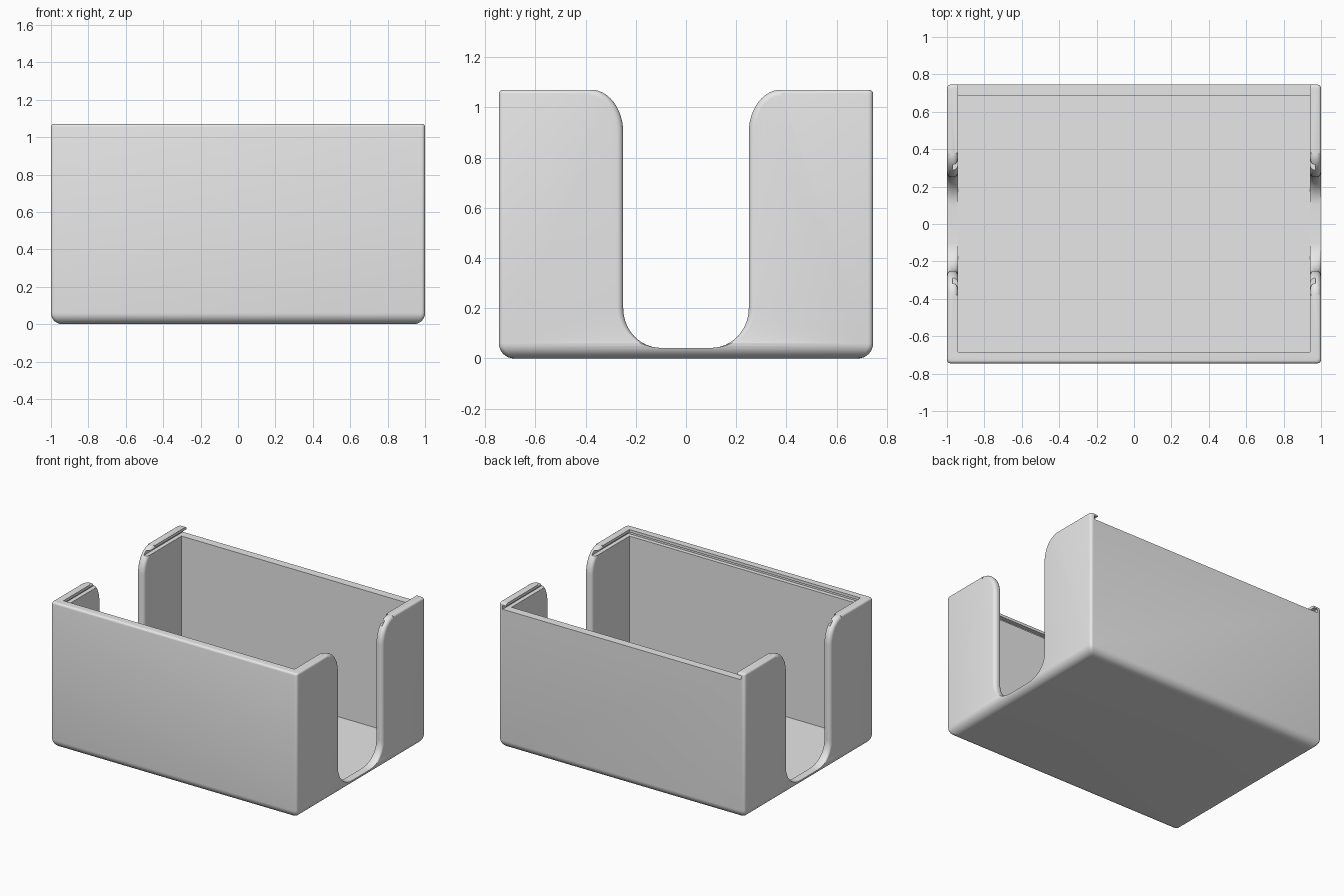
import bpy, bmesh, math
from mathutils import Vector

default = bpy.data.objects.get("Cube")
if default:
    bpy.data.objects.remove(default, do_unlink=True)

HX, HY, HEIGHT, WALL = 1.0, 0.745, 1.07, 0.06
FLOOR, RIM_Z, LIP_Z = 0.035, 1.022, 1.05
FILLET = 0.025

grey = bpy.data.materials.new("light_grey")
grey.use_nodes = True
grey.diffuse_color = (0.8, 0.8, 0.8, 1)
grey.node_tree.nodes["Principled BSDF"].inputs["Base Color"].default_value = (0.8, 0.8, 0.8, 1)


def loft(name, rings):
    """Skin a stack of equal closed rings and cap both ends."""
    bm = bmesh.new()
    loops = [[bm.verts.new(p) for p in ring] for ring in rings]
    n = len(loops[0])
    for a, b in zip(loops, loops[1:]):
        for i in range(n):
            j = (i + 1) % n
            bm.faces.new((a[i], a[j], b[j], b[i]))
    bm.faces.new(loops[0])
    bm.faces.new(loops[-1])
    bmesh.ops.recalc_face_normals(bm, faces=bm.faces)
    mesh = bpy.data.meshes.new(name)
    bm.to_mesh(mesh)
    bm.free()
    ob = bpy.data.objects.new(name, mesh)
    bpy.context.collection.objects.link(ob)
    mesh.materials.append(grey)
    return ob


def block(name, hx, y0, y1, z0, z1):
    corners = [(-hx, y0), (hx, y0), (hx, y1), (-hx, y1)]
    return loft(name, [[(x, y, z) for x, y in corners] for z in (z0, z1)])


def rounded_rect(inset, z, radius=0.02, steps=5):
    ring = []
    for k, (sx, sy) in enumerate(((1, 1), (-1, 1), (-1, -1), (1, -1))):
        for i in range(steps + 1):
            a = math.pi / 2 * (k + i / steps)
            ring.append((sx * (HX - inset - radius) + radius * math.cos(a),
                         sy * (HY - inset - radius) + radius * math.sin(a), z))
    return ring


def quarter(radius, steps):
    """Inset and height pairs of a quarter-round edge, from tip to wall."""
    for i in range(steps + 1):
        a = math.pi / 2 * i / steps
        yield radius * (1 - math.sin(a)), radius * (1 - math.cos(a))


# Outer shell: large round on the bottom edge, small round on the rim
rings = [rounded_rect(d, z) for d, z in quarter(0.06, 8)]
rings += [rounded_rect(d, HEIGHT - z) for d, z in reversed(list(quarter(0.015, 4)))]
box = loft("open_box", rings)

# Side opening profile: points paired with the direction of its edge fillet
half = [(Vector((0.38, 1.2)), Vector((0, 0)))]
for i in range(13):
    a = math.pi / 2 * (1 + i / 12)
    c, s = math.cos(a), math.sin(a)
    half.append((Vector((0.38 + 0.13 * c, 0.9 + 0.171 * s)),
                 -Vector((c / 0.13, s / 0.171)).normalized()))
for i in range(13):
    a = -math.pi / 2 * i / 12
    c, s = math.cos(a), math.sin(a)
    half.append((Vector((0.1 + 0.15 * c, 0.2 + 0.158 * s)), Vector((c, 0))))
profile = half + [(Vector((-p.x, p.y)), Vector((-n.x, n.y))) for p, n in reversed(half)]

# Offsets across the wall thickness give the opening its rounded edges
stations = [(HX - WALL - 0.01, FILLET)]
stations += [(HX - WALL + u, d) for d, u in reversed(list(quarter(FILLET, 6)))]
stations = [(HX - WALL - 0.01, FILLET)]
for i in range(7):
    a = math.pi / 2 * i / 6
    stations.append((HX - WALL + FILLET * (1 - math.cos(a)), FILLET * (1 - math.sin(a))))
stations += [(2 * HX - WALL - x, d) for x, d in reversed(stations)]
stations = [(-x, d) for x, d in reversed(stations)] + stations
opening = loft("side_opening_cutter", [
    [(x, p.x + n.x * d, p.y + n.y * d) for p, n in profile] for x, d in stations])

# Cavity, lid entrance over the lowered back wall, and undercut lid groove
cutters = [
    block("cavity_cutter", HX - WALL, -HY + WALL, HY - WALL, FLOOR, 1.3),
    block("lid_entrance_cutter", HX - WALL, 0, HY + 0.1, RIM_Z, 1.3),
    block("lid_groove_cutter", HX - WALL / 2, -HY + WALL / 2, HY + 0.1, RIM_Z, LIP_Z),
    opening,
]

bpy.context.view_layer.objects.active = box
for cutter in cutters:
    cutter.hide_render = True
    mod = box.modifiers.new(cutter.name, "BOOLEAN")
    mod.operation = "DIFFERENCE"
    mod.solver = "EXACT"
    mod.object = cutter
    bpy.ops.object.modifier_apply(modifier=mod.name)
    bpy.data.objects.remove(cutter, do_unlink=True)

bpy.ops.object.select_all(action="DESELECT")
box.select_set(True)
bpy.ops.object.shade_smooth_by_angle(angle=math.radians(30))
